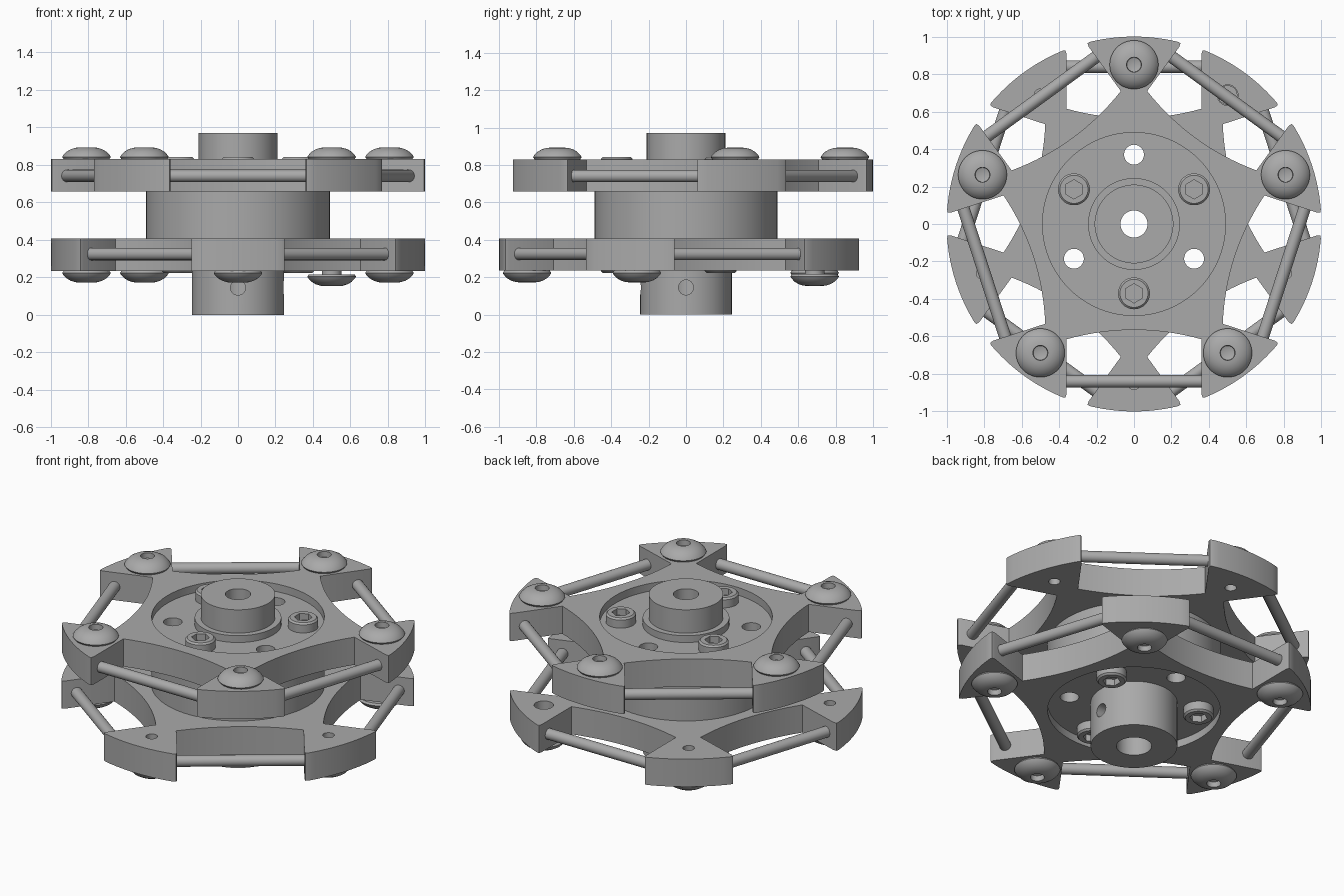
import bpy, bmesh
from math import sin, cos, pi, radians, atan2, hypot
from mathutils import Matrix

cube = bpy.data.objects.get("Cube")
if cube:
    bpy.data.objects.remove(cube)

MID = 0.5325            # height of the symmetry plane
TOP, UNDER = 0.2975, 0.125   # plate faces, measured from MID
FLOOR = 0.25            # recess floor, measured from MID

metal = bpy.data.materials.new("grey metal")
metal.use_nodes = True
GREY = (0.40, 0.40, 0.40, 1)
metal.diffuse_color = GREY
metal.node_tree.nodes["Principled BSDF"].inputs["Base Color"].default_value = GREY


def finish(bm, name):
    """Turn a bmesh into a smooth-by-angle mesh."""
    bmesh.ops.recalc_face_normals(bm, faces=bm.faces)
    mesh = bpy.data.meshes.new(name)
    bm.to_mesh(mesh)
    bm.free()
    mesh.materials.append(metal)
    mesh.shade_smooth()
    mesh.set_sharp_from_angle(angle=radians(32))
    return mesh


def lathe(name, profile, steps=64, closed=False):
    bm = bmesh.new()
    verts = [bm.verts.new((r, 0, z)) for r, z in profile]
    pairs = list(zip(verts, verts[1:]))
    if closed:
        pairs.append((verts[-1], verts[0]))
    edges = [bm.edges.new(p) for p in pairs]
    bmesh.ops.spin(bm, geom=verts + edges, axis=(0, 0, 1), cent=(0, 0, 0),
                   angle=2 * pi, steps=steps, use_merge=False)
    bmesh.ops.remove_doubles(bm, verts=bm.verts, dist=0.0001)
    return finish(bm, name)


def rod_mesh(name, radius, length, sides=32, matrix=Matrix()):
    bm = bmesh.new()
    bmesh.ops.create_cone(bm, cap_ends=True, segments=sides, radius1=radius,
                          radius2=radius, depth=length, matrix=matrix)
    return finish(bm, name)


def cut(mesh, cutters):
    """Subtract each cutter mesh and return the result."""
    body = bpy.data.objects.new("cut_body", mesh)
    bpy.context.collection.objects.link(body)
    helpers = []
    for c in cutters:
        tool = bpy.data.objects.new("cutter", c)
        tool.hide_render = True
        bpy.context.collection.objects.link(tool)
        mod = body.modifiers.new("cut", "BOOLEAN")
        mod.object, mod.operation, mod.solver = tool, "DIFFERENCE", "EXACT"
        helpers.append(tool)
    graph = bpy.context.evaluated_depsgraph_get()
    result = bpy.data.meshes.new_from_object(body.evaluated_get(graph))
    for o in helpers + [body]:
        bpy.data.objects.remove(o)
    result.materials.clear()
    result.materials.append(metal)
    result.polygons.foreach_set("material_index", [0] * len(result.polygons))
    result.shade_smooth()
    result.set_sharp_from_angle(angle=radians(32))
    return result


def polar(r, degrees, z=0):
    a = radians(degrees)
    return Matrix.Translation((r * cos(a), r * sin(a), z))


def place(name, mesh, flip=False, matrix=Matrix()):
    obj = bpy.data.objects.new(name, mesh)
    bpy.context.collection.objects.link(obj)
    turn = Matrix.Rotation(pi if flip else 0, 4, "X")
    obj.matrix_world = Matrix.Translation((0, 0, MID)) @ turn @ matrix


ARMS = [90 + 72 * k for k in range(5)]


def star_plate(name, wide_hole=None):
    """Five-armed plate: square pockets with bowed floors, rounded rim."""
    half, rim = 0.36, 0.933
    pocket = [(-half + 0.004, rim - 0.006), (-half, rim - 0.025)]
    pocket += [(u * half / 8, 0.565 + 0.05 * (u / 8) ** 2) for u in range(-8, 9)]
    pocket += [(half, rim - 0.025), (half - 0.004, rim - 0.006)]
    pocket[0], pocket[-1] = (-half - 0.006, rim - 0.007), (half + 0.006, rim - 0.007)
    spread = atan2(half, rim) + radians(1.3)
    outline = []
    for k in range(5):
        b = radians(-90 + 72 * k)
        for u, d in pocket:
            a, r = b + atan2(u, d), hypot(u, d)
            outline.append((r * cos(a), r * sin(a)))
        for i in range(13):
            a = b + spread + (radians(72) - 2 * spread) * i / 12
            outline.append((cos(a), sin(a)))
    bm = bmesh.new()
    face = bm.faces.new([bm.verts.new((x, y, UNDER)) for x, y in outline])
    up = bmesh.ops.extrude_face_region(bm, geom=[face])
    bmesh.ops.translate(bm, vec=(0, 0, TOP - UNDER),
                        verts=[v for v in up["geom"] if isinstance(v, bmesh.types.BMVert)])
    cutters = [rod_mesh("recess", 0.488, 2, 96)]
    for a in ARMS:
        radius = 0.055 if a == wide_hole else 0.033
        cutters.append(rod_mesh("screw_hole", radius, 2, 32, polar(0.85, a)))
    return cut(finish(bm, name), cutters)


# Central hub with flanges, bore, through holes and set-screw holes
hub = lathe("hub", [(0.1, -MID), (0.245, -MID), (0.245, -FLOOR), (0.49, -FLOOR),
                    (0.49, FLOOR), (0.245, FLOOR), (0.245, 0.2925), (0.21, 0.2925),
                    (0.21, 0.4375), (0.072, 0.4375), (0.072, -0.08), (0.1, -0.08)],
            96, closed=True)
holes = [rod_mesh("bolt_hole", 0.053, 3, 32, polar(0.37, a)) for a in (90, 210, 330)]
set_z = 0.145 - MID
holes.append(rod_mesh("set_hole", 0.04, 0.3, 32, Matrix.Translation((0, -0.23, set_z))
                      @ Matrix.Rotation(pi / 2, 4, "X")))
holes.append(rod_mesh("set_hole", 0.04, 0.3, 32, Matrix.Translation((0.23, 0, set_z))
                      @ Matrix.Rotation(pi / 2, 4, "Y")))
place("hub", cut(hub, holes))

# Shared fastener meshes
dome = lathe("dome_screw", [(0, -0.03), (0.033, -0.03), (0.033, 0), (0.122, 0),
                            (0.13, 0.012), (0.124, 0.022), (0.107, 0.04), (0.085, 0.053),
                            (0.06, 0.061), (0.04, 0.0625), (0.038, 0.03), (0, 0.018)], 48)
stem = rod_mesh("screw_stem", 0.052, 0.15)
bolt = cut(lathe("cap_bolt", [(0, -0.01), (0.085, -0.01), (0.085, 0.05),
                              (0.075, 0.06), (0, 0.06)], 48),
           [rod_mesh("hex_socket", 0.051, 0.08, 6, Matrix.Translation((0, 0, 0.06)))])
rod = rod_mesh("roller_rod", 0.033, 0.84, 32, Matrix.Rotation(pi / 2, 4, "X"))

# Upper and lower plates with their rods and screws
for side, flip in (("upper", False), ("lower", True)):
    loose = 306 if flip else None
    place(side + "_plate", star_plate(side + "_plate", loose), flip)
    for i, a in enumerate(ARMS):
        spin = Matrix.Rotation(radians(a + 36), 4, "Z")
        place(f"{side}_rod_{i + 1}", rod, flip,
              spin @ Matrix.Translation((0.84, 0, 0.2085)))
        # One lower screw stands slightly proud on a thicker stem
        lift = 0.019 if a == loose else 0
        place(f"{side}_dome_screw_{i + 1}", dome, flip, polar(0.85, a, TOP + lift))
        if lift:
            place("proud_screw_stem", stem, flip, polar(0.85, a, TOP - 0.05))
    for i in range(3):
        a = (90 if flip else 30) + 120 * i
        place(f"{side}_cap_bolt_{i + 1}", bolt, flip, polar(0.37, a, FLOOR))
